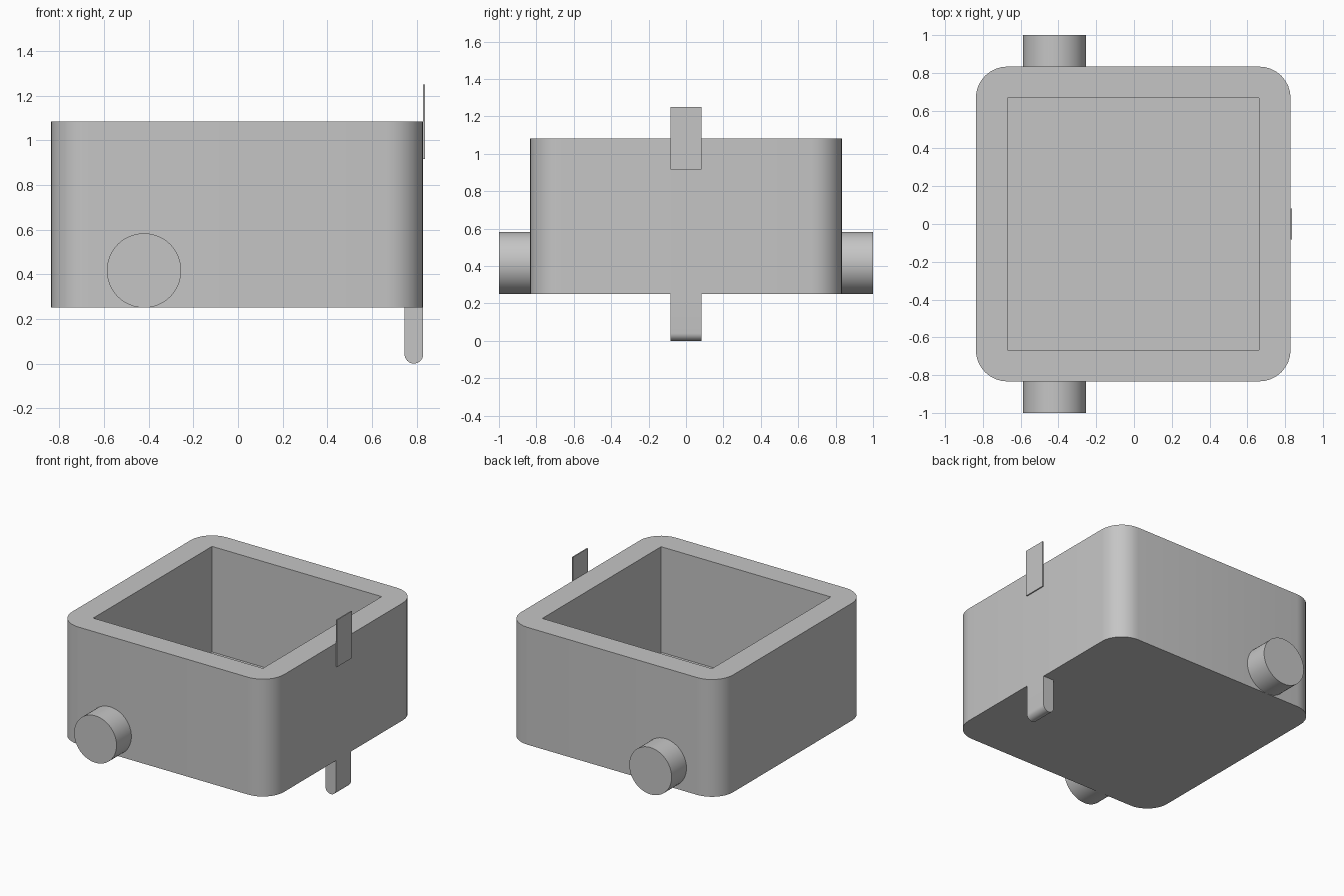
import bpy
import bmesh
from math import radians

default = bpy.data.objects.get("Cube")
if default:
    bpy.data.objects.remove(default, do_unlink=True)

grey = bpy.data.materials.new("plain_grey")
grey.use_nodes = True
COLOUR = (0.56, 0.56, 0.56, 1)
grey.diffuse_color = COLOUR
grey.node_tree.nodes["Principled BSDF"].inputs["Base Color"].default_value = COLOUR

U = 1 / 12            # design module
CX = -U / 20          # body centre, offset by half the tab thickness
SIDE = CX + 10 * U    # outer face carrying the tab and peg


def make_object(name, bm):
    mesh = bpy.data.meshes.new(name)
    bmesh.ops.recalc_face_normals(bm, faces=bm.faces)
    bm.to_mesh(mesh)
    bm.free()
    mesh.materials.append(grey)
    obj = bpy.data.objects.new(name, mesh)
    bpy.context.collection.objects.link(obj)
    return obj


def box(name, low, high, radius=0, pick=None):
    """Box between two corners; edges chosen by pick are rounded."""
    bm = bmesh.new()
    bmesh.ops.create_cube(bm, size=1)
    for v in bm.verts:
        v.co = [high[i] if v.co[i] > 0 else low[i] for i in range(3)]
    if radius:
        bmesh.ops.bevel(bm, geom=[e for e in bm.edges if pick(e)], offset=radius,
                        segments=8, profile=0.5, affect='EDGES')
    return make_object(name, bm)


def along(edge, axis):
    return abs(edge.verts[0].co[axis] - edge.verts[1].co[axis]) > 0.01


def activate(obj):
    bpy.ops.object.select_all(action='DESELECT')
    obj.select_set(True)
    bpy.context.view_layer.objects.active = obj


# Open box with rounded outer corners and a square cavity
body = box("box_body", (CX - 10 * U, -10 * U, 3 * U), (SIDE, 10 * U, 13 * U),
           2 * U, lambda e: along(e, 2))
cutter = box("cavity_cutter", (CX - 8 * U, -8 * U, 4 * U), (CX + 8 * U, 8 * U, 15 * U))
cutter.hide_render = True
cut = body.modifiers.new("cavity", 'BOOLEAN')
cut.operation = 'DIFFERENCE'
cut.solver = 'EXACT'
cut.object = cutter
activate(body)
bpy.ops.object.modifier_apply(modifier=cut.name)
bpy.data.objects.remove(cutter, do_unlink=True)

# Thin tab standing above the rim
tab = box("upper_tab", (SIDE, -U, 11 * U), (SIDE + U / 10, U, 15 * U))

# Round-ended peg under the same side
peg = box("lower_peg", (SIDE - U, -U, 0), (SIDE, U, 3 * U), U * 0.499,
          lambda e: along(e, 1) and e.verts[0].co.z < U)

# Round axle stubs at the front and back
stubs = []
for name, sign in (("front_axle_stub", -1), ("back_axle_stub", 1)):
    bm = bmesh.new()
    bmesh.ops.create_cone(bm, cap_ends=True, segments=48, radius1=2 * U,
                          radius2=2 * U, depth=2 * U)
    for v in bm.verts:
        x, y, z = v.co
        v.co = (CX - 5 * U + x, sign * 11 * U + z, 5 * U + y)
    stubs.append(make_object(name, bm))

for obj in [body, tab, peg] + stubs:
    activate(obj)
    bpy.ops.object.shade_smooth_by_angle(angle=radians(30))
